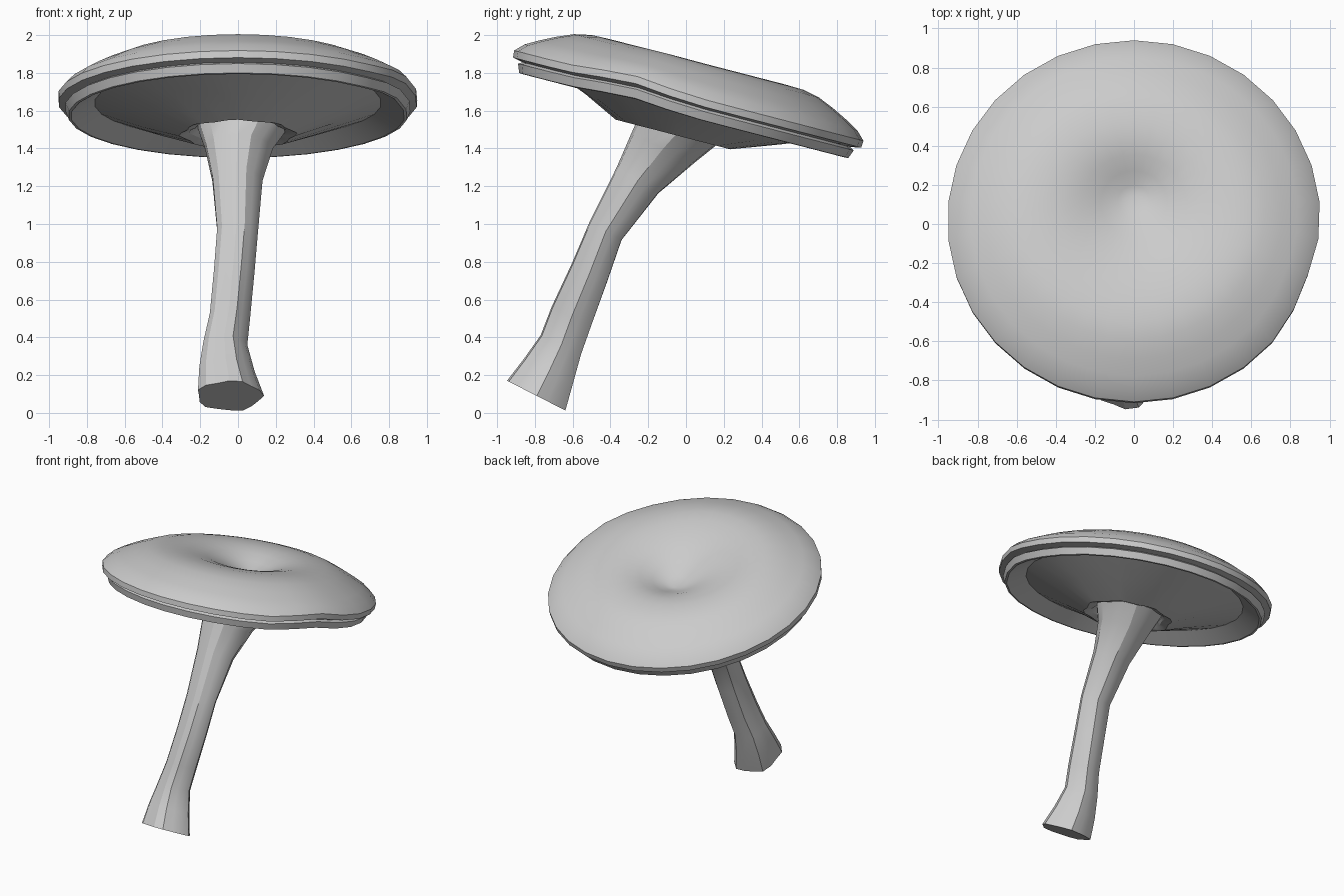
import bpy, bmesh, math
from mathutils import Matrix, Vector

if "Cube" in bpy.data.objects:
    bpy.data.objects.remove(bpy.data.objects["Cube"])

TILT = math.radians(14.5)          # the cap leans down towards the back
CAP = Matrix.Translation((0, 0.01, 1.66)) @ Matrix.Rotation(-TILT, 4, 'X')


def loft(name, rings, smooth_deg, first=None, last=None):
    """Skin a list of vertex rings; first/last = 'fill', a pole point or None."""
    bm = bmesh.new()
    loops = [[bm.verts.new(p) for p in ring] for ring in rings]
    n = len(loops[0])
    for a, b in zip(loops, loops[1:]):
        for i in range(n):
            j = (i + 1) % n
            bm.faces.new((a[i], a[j], b[j], b[i]))
    for end, loop in ((first, loops[0]), (last, loops[-1])):
        if end == 'fill':
            bm.faces.new(loop)
        elif end is not None:
            pole = bm.verts.new(end)
            for i in range(n):
                bm.faces.new((loop[i], loop[(i + 1) % n], pole))
    bmesh.ops.recalc_face_normals(bm, faces=bm.faces)
    mesh = bpy.data.meshes.new(name)
    bm.to_mesh(mesh)
    bm.free()
    ob = bpy.data.objects.new(name, mesh)
    bpy.context.collection.objects.link(ob)
    bpy.ops.object.select_all(action='DESELECT')
    ob.select_set(True)
    bpy.context.view_layer.objects.active = ob
    bpy.ops.object.shade_smooth_by_angle(angle=math.radians(smooth_deg))
    return ob


def cap_ring(r, h, shift=0.0, ripple=0.0, n=30):
    """Ring in the tilted cap frame, with a small wave in the rim on the right."""
    pts = []
    for i in range(n):
        a = 2 * math.pi * i / n + math.pi / 2
        d = (a + math.radians(20) + math.pi) % (2 * math.pi) - math.pi
        wave = math.exp(-(d / math.radians(14)) ** 2) * (r / 0.95) ** 4
        rr = r * (1 - 0.02 * wave + ripple * math.cos(8 * a + 0.5))
        pts.append(CAP @ Vector((rr * math.cos(a), rr * math.sin(a) + shift,
                                 h + 0.03 * wave)))
    return pts


# Cap: dimpled dome with a thin rim and a flat underside
dome = [(0.08, 0.087), (0.17, 0.125), (0.27, 0.167), (0.38, 0.195), (0.48, 0.205),
        (0.58, 0.202), (0.67, 0.183), (0.76, 0.145), (0.84, 0.105), (0.91, 0.065),
        (0.955, 0.02), (0.952, -0.018), (0.89, -0.03)]
rings = [cap_ring(r, h, 0.11 * max(0, 1 - r / 0.45)) for r, h in dome]
loft("cap", rings, 35, first=CAP @ Vector((0, 0.12, 0.07)))

# Gills: second lip under the rim, recess, then a cone down to the stem
gill = [(0.88, -0.02), (0.918, -0.042), (0.90, -0.088), (0.885, -0.09),
        (0.76, -0.02), (0.53, -0.11)]
rings = [cap_ring(r, h) for r, h in gill]
rings += [cap_ring(0.30, -0.20, -0.03, 0.05), cap_ring(0.25, -0.185, -0.03, 0.05),
          cap_ring(0.18, -0.12, -0.03)]
loft("gills", rings, 25)

# Stem: x, y, z of ring centre, lean in degrees, half width x, half width y, ridge
path = [(-0.045, -0.79, 0.09, 27, 0.172, 0.172, 0.07),
        (-0.065, -0.725, 0.22, 27, 0.145, 0.145, 0.06),
        (-0.072, -0.66, 0.36, 25, 0.115, 0.118, 0.06),
        (-0.047, -0.605, 0.51, 25, 0.105, 0.115, 0.07),
        (-0.025, -0.51, 0.74, 25, 0.107, 0.105, 0.05),
        (-0.007, -0.425, 0.96, 28, 0.108, 0.097, 0.05),
        (-0.008, -0.255, 1.23, 32, 0.133, 0.13, 0.04),
        (0.00, -0.12, 1.40, 24, 0.18, 0.185, 0.03),
        (0.02, -0.03, 1.50, 15, 0.235, 0.23, 0.02),
        (0.02, -0.01, 1.57, 15, 0.24, 0.23, 0.0)]
rings = []
for x, y, z, lean, rx, ry, ridge in path:
    m = Matrix.Translation((x, y, z)) @ Matrix.Rotation(-math.radians(lean), 4, 'X')
    ring = []
    for i in range(16):
        a = 2 * math.pi * i / 16
        k = 1 + ridge * math.cos(5 * a + 0.4)
        ring.append(m @ Vector((rx * k * math.cos(a), ry * k * math.sin(a), 0)))
    rings.append(ring)
loft("stem", rings, 25, first='fill', last='fill')
